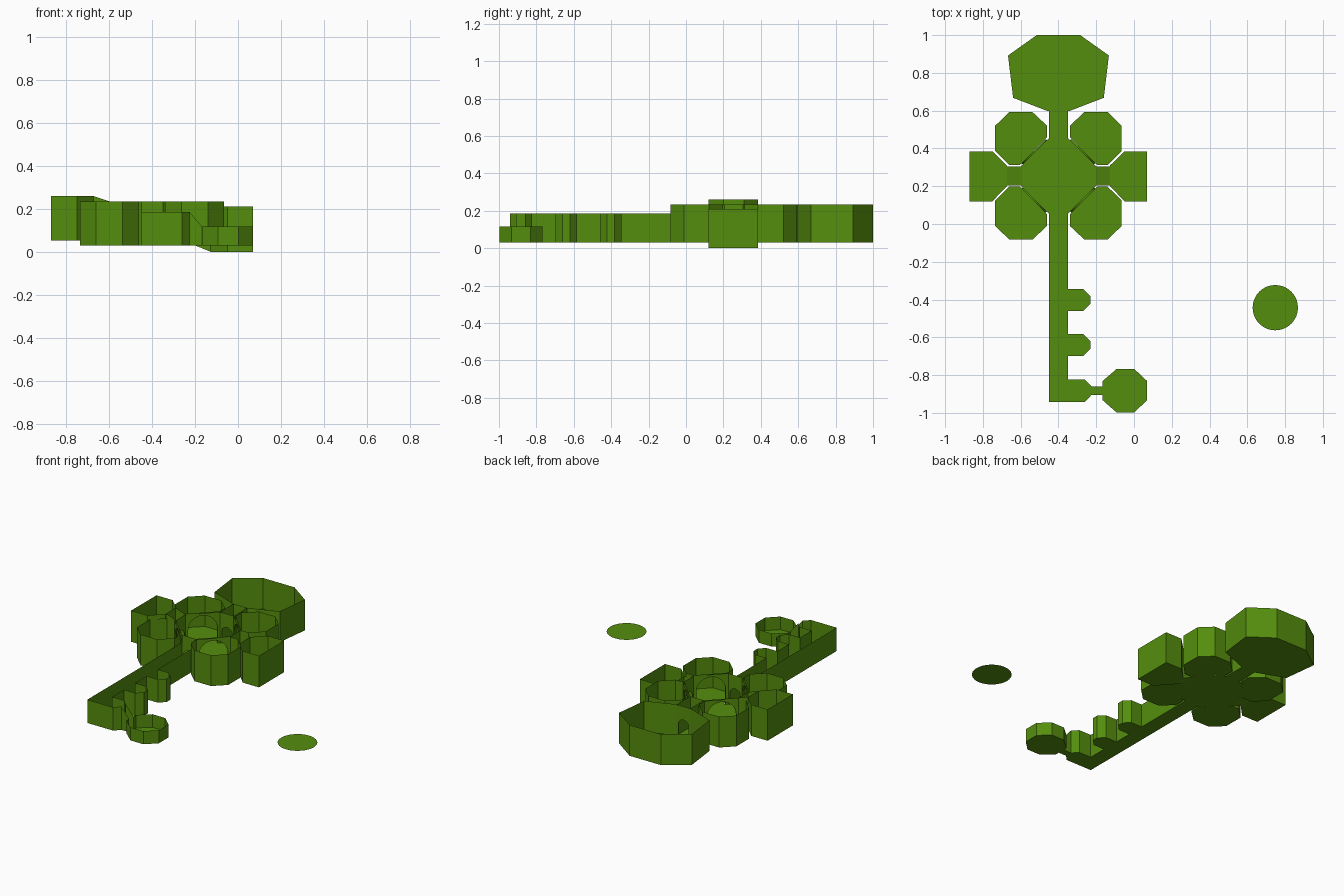
import bpy, math
from mathutils import Vector

if "Cube" in bpy.data.objects:
    bpy.data.objects.remove(bpy.data.objects["Cube"])

mat = bpy.data.materials.new("leaf_green")
mat.diffuse_color = (0.09, 0.27, 0.004, 1)
mat.use_nodes = True
mat.node_tree.nodes["Principled BSDF"].inputs["Base Color"].default_value = mat.diffuse_color

CX, CY = -0.4, 0.255           # middle of the hub room
FLOOR, TOP, LOW = 0.03, 0.235, 0.185
WIDE, SMALL = (0.09, 0.19), (0.038, 0.115)   # doorway half width, height


def make(name, faces):
    verts, polys = [], []
    for f in faces:
        polys.append(range(len(verts), len(verts) + len(f)))
        verts += [tuple(p) for p in f]
    me = bpy.data.meshes.new(name)
    me.from_pydata(verts, [], [list(p) for p in polys])
    me.materials.append(mat)
    ob = bpy.data.objects.new(name, me)
    bpy.context.collection.objects.link(ob)
    return ob


def arch(mid, along, z, r, h, n=12):
    """Doorway outline from one foot over the top to the other."""
    pts = [(-r, 0)]
    pts += [(-r * math.cos(math.pi * i / n), h - r + r * math.sin(math.pi * i / n)) for i in range(n + 1)]
    pts += [(r, 0)]
    return [Vector((mid.x + along.x * u, mid.y + along.y * u, z + v)) for u, v in pts]


def wall(a, b, z0, z1, door=None):
    a, b = Vector(a), Vector(b)
    gap = arch((a + b) / 2, (b - a).normalized(), z0, *door) if door else []
    return [(a.x, a.y, z0), *gap, (b.x, b.y, z0), (b.x, b.y, z1), (a.x, a.y, z1)]


def room(name, pts, z0, z1, doors={}, gaps=()):
    """Open-topped room: floor, thin walls, arched doorways and open edges."""
    faces = [[(x, y, z0) for x, y in pts]]
    for i, a in enumerate(pts):
        if i not in gaps:
            faces.append(wall(a, pts[(i + 1) % len(pts)], z0, z1, doors.get(i)))
    return make(name, faces)


def corridor(name, a, b, half, za, zb):
    """Floor and two side walls, each end with its own (floor, top) height."""
    a, b = Vector(a), Vector(b)
    d = (b - a).normalized()
    side = Vector((-d.y, d.x)) * half

    def pt(p, s, z):
        return (p.x + side.x * s, p.y + side.y * s, z)
    faces = [[pt(a, -1, za[0]), pt(b, -1, zb[0]), pt(b, 1, zb[0]), pt(a, 1, za[0])]]
    for s in (-1, 1):
        faces.append([pt(a, s, za[0]), pt(b, s, zb[0]), pt(b, s, zb[1]), pt(a, s, za[1])])
    return make(name, faces)


# Hub room: long diagonal walls with wide arches, short walls with small doors
hub = [(-.05, .2), (.05, .2), (.2, .05), (.2, -.05), (.05, -.2), (-.05, -.2), (-.2, -.05), (-.2, .05)]
room("hub_room", [(CX + x, CY + y) for x, y in hub], FLOOR, TOP,
     {i: WIDE if i % 2 else SMALL for i in range(8)})

# Four corner rooms, mirrored about the hub, each with a short arched link
corner = [(.06, .205), (.06, .265), (.138, .338), (.26, .338), (.335, .265), (.335, .131), (.26, .057), (.205, .057)]
for sx in (-1, 1):
    for sy in (-1, 1):
        tag = ("left" if sx < 0 else "right") + ("_front" if sy < 0 else "_back")
        room("corner_room_" + tag, [(CX + sx * x, CY + sy * y) for x, y in corner], FLOOR, TOP, {7: WIDE})
        along = Vector((sx, -sy)).normalized()
        p = arch(Vector((CX + sx * .125, CY + sy * .125)), along, FLOOR, *WIDE)
        q = arch(Vector((CX + sx * .1325, CY + sy * .131)), along, FLOOR, *WIDE)
        n = len(p)
        make("arched_link_" + tag, [[p[i], p[(i + 1) % n], q[(i + 1) % n], q[i]] for i in range(n)])

# Side rooms: right one sits lower, left one higher, joined by sloping corridors
side = [(.273, .055), (.35, .13), (.47, .13), (.47, -.135), (.35, -.135), (.273, -.055)]
for sx, z0, z1, tag in ((1, 0, .21, "right"), (-1, .052, .26, "left")):
    room("side_room_" + tag, [(CX + sx * x, CY + y) for x, y in side], z0, z1, {5: SMALL})
    corridor("side_corridor_" + tag, (CX + sx * .2, CY), (CX + sx * .273, CY), .05, (FLOOR, TOP), (z0, z1))

# Large end room and its corridor
half = [(.055, .597), (.24, .668), (.267, .892), (.115, 1.0)]
room("large_room", [(CX + x, y) for x, y in half] + [(CX - x, y) for x, y in reversed(half)],
     FLOOR, TOP, {7: SMALL})
corridor("back_corridor", (CX, CY + .2), (CX, .597), .05, (FLOOR, TOP), (FLOOR, TOP))

# Long passage with two alcoves and a foot, like the teeth of a key
shaft = [(-.45, .055), (-.45, -.942), (-.26, -.942), (-.225, -.905), (-.225, -.86), (-.26, -.823), (-.35, -.823)]
for y in (-.64, -.403):
    shaft += [(-.35, y - .058), (-.268, y - .058), (-.23, y - .02), (-.23, y + .02), (-.268, y + .058), (-.35, y + .058)]
shaft.append((-.35, .055))
room("long_passage", shaft, FLOOR, LOW, gaps=(3, len(shaft) - 1))

# Small entry room at the foot, joined by a narrow sloping corridor
entry = [(-.167, -.86), (-.167, -.832), (-.093, -.768), (.002, -.768), (.07, -.832),
         (.07, -.932), (.002, -.997), (-.093, -.997), (-.167, -.932), (-.167, -.905)]
room("entry_room", entry, FLOOR, .117, gaps=(9,))
corridor("entry_corridor", (-.225, -.8825), (-.167, -.8825), .0225, (FLOOR, LOW), (FLOOR, .117))

# Separate flat disc
make("round_platform", [[(.748 + .12 * math.cos(math.tau * i / 32), -.443 + .12 * math.sin(math.tau * i / 32), FLOOR)
                         for i in range(32)]])
